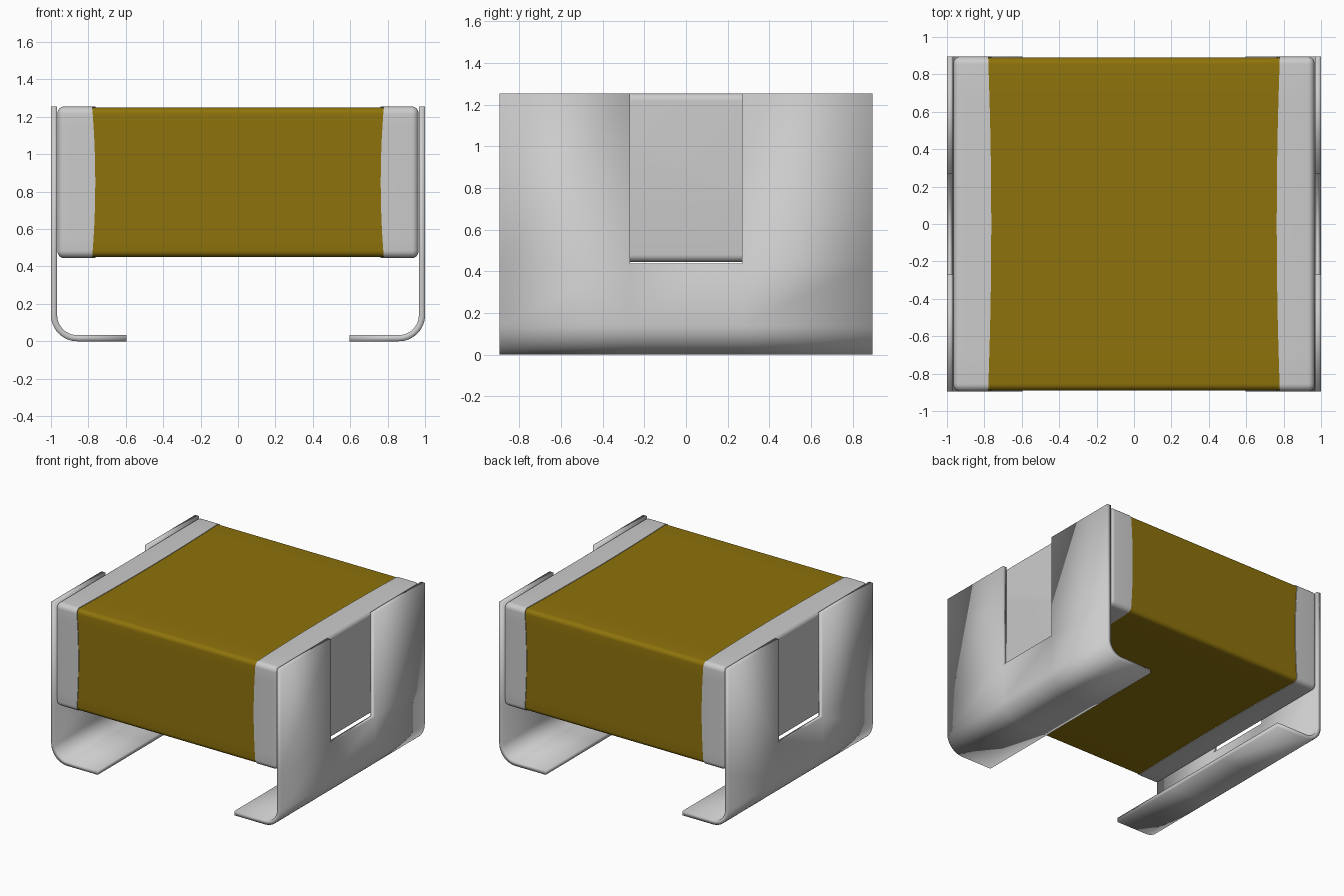
import bpy, bmesh, math

if "Cube" in bpy.data.objects:
    bpy.data.objects.remove(bpy.data.objects["Cube"], do_unlink=True)

DEPTH, Z_LOW, Z_HIGH = 0.895, 0.445, 1.255
Z_MID, HALF_H = (Z_LOW + Z_HIGH) / 2, (Z_HIGH - Z_LOW) / 2


def material(name, colour):
    m = bpy.data.materials.new(name)
    m.use_nodes = True
    m.diffuse_color = (*colour, 1)
    m.node_tree.nodes["Principled BSDF"].inputs["Base Color"].default_value = (*colour, 1)
    return m


metal = material("tinned metal", (0.60, 0.60, 0.60))
ochre = material("ochre ceramic", (0.27, 0.17, 0.0035))


def finish(name, bm, mat, mirror=False, thickness=0):
    me = bpy.data.meshes.new(name)
    bm.to_mesh(me)
    bm.free()
    me.materials.append(mat)
    ob = bpy.data.objects.new(name, me)
    bpy.context.collection.objects.link(ob)
    if thickness:
        s = ob.modifiers.new("sheet thickness", 'SOLIDIFY')
        s.thickness, s.offset, s.use_even_offset = thickness, -1, True
    if mirror:
        ob.modifiers.new("both ends", 'MIRROR').use_mirror_merge = False
    bpy.ops.object.select_all(action='DESELECT')
    ob.select_set(True)
    bpy.context.view_layer.objects.active = ob
    bpy.ops.object.shade_smooth_by_angle(angle=math.radians(35))
    return ob


def rounded_loop(hy, hz, r, arc=6, side=10):
    """Rounded rectangle as (y, z) points around the middle of the block."""
    pts = []
    for k, (sy, sz) in enumerate([(1, 1), (-1, 1), (-1, -1), (1, -1)]):
        for i in range(arc + 1):
            a = math.pi / 2 * (k + i / arc)
            pts.append((sy * (hy - r) + r * math.cos(a), sz * (hz - r) + r * math.sin(a)))
        # straight side leading to the next corner
        y0, z0 = pts[-1]
        ny, nz = [(-1, 1), (-1, -1), (1, -1), (1, 1)][k]
        a = math.pi / 2 * (k + 1)
        y1, z1 = ny * (hy - r) + r * math.cos(a), nz * (hz - r) + r * math.sin(a)
        pts += [(y0 + (y1 - y0) * t / side, z0 + (z1 - z0) * t / side) for t in range(1, side)]
    return pts


def loft(bm, rings):
    """Skin a list of equally long rings of 3D points."""
    rows = [[bm.verts.new(p) for p in ring] for ring in rings]
    n = len(rows[0])
    for a, b in zip(rows, rows[1:]):
        for i in range(n):
            j = (i + 1) % n
            bm.faces.new((a[i], a[j], b[j], b[i]))
    return rows


# Ceramic block
bm = bmesh.new()
section = rounded_loop(DEPTH - 0.005, HALF_H - 0.005, 0.035)
rows = loft(bm, [[(x, y, Z_MID + z) for y, z in section] for x in (-0.93, 0.93)])
for row in rows:
    bm.faces.new(row)
bmesh.ops.recalc_face_normals(bm, faces=bm.faces)
finish("ceramic_body", bm, ochre)


# End caps, with a gently bowed inner rim and a rounded outer end
def rim(y, z):
    bow_y = 1 - (y / DEPTH) ** 2
    bow_z = 1 - (z / HALF_H) ** 2
    return 0.78 - 0.017 * max(bow_y, bow_z)


bm = bmesh.new()
R, X_END = 0.035, 0.965
outer = rounded_loop(DEPTH, HALF_H, 0.04)
lip = rounded_loop(DEPTH - 0.008, HALF_H - 0.008, 0.032)
rings = [[(rim(y, z), a, Z_MID + b) for (y, z), (a, b) in zip(outer, lip)],
         [(rim(y, z), y, Z_MID + z) for y, z in outer]]
for i in range(7):
    a = math.pi / 2 * i / 6
    d = R * (1 - math.cos(a))
    rings.append([(X_END - R + R * math.sin(a), y, Z_MID + z)
                  for y, z in rounded_loop(DEPTH - d, HALF_H - d, 0.04 - d)])
rows = loft(bm, rings)
bm.faces.new(rows[-1])
bmesh.ops.recalc_face_normals(bm, faces=bm.faces)
finish("end_caps", bm, metal, mirror=True)

# Bent sheet terminals: foot, bend and slotted upright
bm = bmesh.new()
BEND = 0.14
path = [(0.595, 0)]
for i in range(13):
    a = math.pi / 2 * i / 12
    path.append((1 - BEND + BEND * math.sin(a), BEND * (1 - math.cos(a))))
path += [(1, 0.438), (1, Z_HIGH)]
ys = (-DEPTH, -0.27, 0.27, DEPTH)
grid = [[bm.verts.new((x, y, z)) for y in ys] for x, z in path]
for i in range(len(path) - 1):
    for j in range(3):
        if i == len(path) - 2 and j == 1:
            continue  # open slot in the upright
        bm.faces.new((grid[i][j], grid[i][j + 1], grid[i + 1][j + 1], grid[i + 1][j]))
finish("terminals", bm, metal, mirror=True, thickness=0.033)
